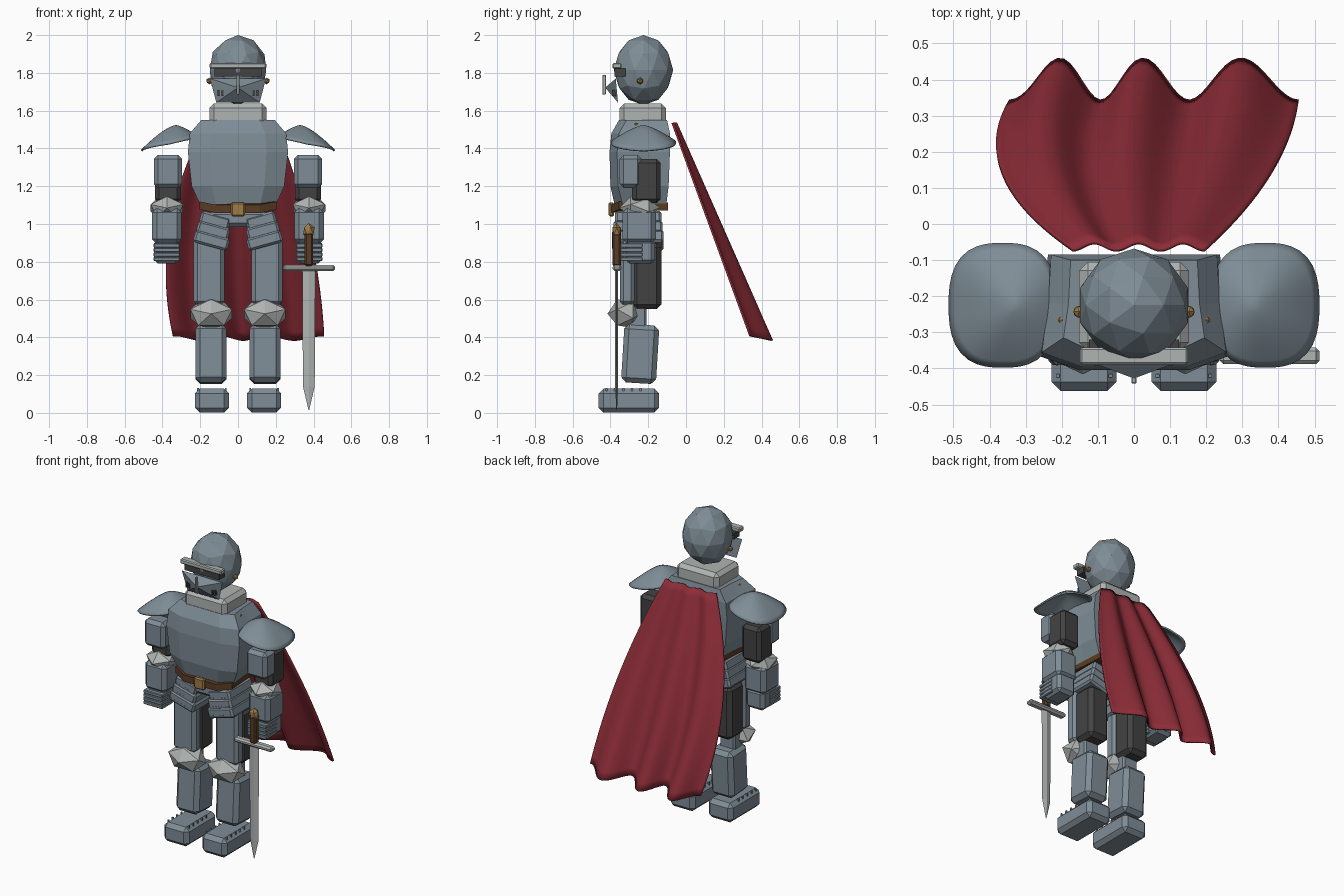
import bpy, bmesh, math
from mathutils import Matrix, Vector

if "Cube" in bpy.data.objects:
    bpy.data.objects.remove(bpy.data.objects["Cube"])


def material(name, rgb):
    m = bpy.data.materials.new(name)
    m.diffuse_color = (*rgb, 1)
    m.use_nodes = True
    m.node_tree.nodes["Principled BSDF"].inputs["Base Color"].default_value = m.diffuse_color
    return m


STEEL = material("steel", (0.21, 0.265, 0.305))
LIGHT = material("light steel", (0.43, 0.46, 0.45))
DARK = material("dark cloth", (0.055, 0.055, 0.056))
RED = material("cape red", (0.26, 0.025, 0.038))
BROWN = material("leather", (0.1, 0.045, 0.018))
GOLD = material("brass", (0.34, 0.2, 0.06))


def finish(bm, name, mat, pair=False, smooth=False):
    """Turn the bmesh into an object, plus a mirrored twin when pair is set."""
    bmesh.ops.recalc_face_normals(bm, faces=bm.faces)
    objs = []
    for side in (("right_", "left_") if pair else ("",)):
        if side == "left_":
            bmesh.ops.scale(bm, vec=(-1, 1, 1), verts=bm.verts)
            bmesh.ops.reverse_faces(bm, faces=bm.faces)
        me = bpy.data.meshes.new(side + name)
        bm.to_mesh(me)
        me.materials.append(mat)
        ob = bpy.data.objects.new(side + name, me)
        bpy.context.collection.objects.link(ob)
        if smooth:
            me.polygons.foreach_set("use_smooth", [True] * len(me.polygons))
        objs.append(ob)
    bm.free()
    return objs


def add_box(bm, lo, hi, bevel=0.0, ry=0.0, rx=0.0):
    lo, hi = Vector(lo), Vector(hi)
    new = bmesh.ops.create_cube(bm, size=1)["verts"]
    bmesh.ops.scale(bm, vec=hi - lo, verts=new)
    rot = Matrix.Rotation(ry, 4, 'Y') @ Matrix.Rotation(rx, 4, 'X')
    bmesh.ops.transform(bm, matrix=Matrix.Translation((lo + hi) / 2) @ rot, verts=new)
    if bevel:
        edges = list({e for v in new for e in v.link_edges})
        bmesh.ops.bevel(bm, geom=edges, offset=bevel, segments=1, affect='EDGES')


def box(name, mat, lo, hi, bevel=0.02, pair=False, **rot):
    bm = bmesh.new()
    add_box(bm, lo, hi, bevel, **rot)
    return finish(bm, name, mat, pair)


def ball(name, mat, c, r, sub=1, pair=False, forward=False):
    """Faceted ball; forward turns one corner to the front with a fan of five faces."""
    bm = bmesh.new()
    bmesh.ops.create_icosphere(bm, subdivisions=sub, radius=1)
    m = Matrix.Translation(c) @ Matrix.Diagonal((*r, 1))
    if forward:
        m = m @ Matrix.Rotation(math.pi / 2, 4, 'X') @ Matrix.Rotation(math.pi / 2, 4, 'Z')
    bmesh.ops.transform(bm, matrix=m, verts=bm.verts)
    return finish(bm, name, mat, pair)


def loft(name, mat, rings):
    """Skin a stack of closed rings and cap both ends."""
    bm = bmesh.new()
    rows = [[bm.verts.new(p) for p in ring] for ring in rings]
    n = len(rows[0])
    for a, b in zip(rows, rows[1:]):
        for i in range(n):
            bm.faces.new((a[i], a[(i + 1) % n], b[(i + 1) % n], b[i]))
    bm.faces.new(rows[0])
    bm.faces.new(rows[-1])
    return finish(bm, name, mat)


def body_ring(z, hx, yf, yb, lift=0.0):
    half = [(hx * 0.57, yf), (hx, yf + 0.04), (hx * 0.93, -0.22), (hx * 0.9, yb)]
    pts = half + [(-x, y) for x, y in reversed(half)]
    return [(x, y, z + lift * abs(x)) for x, y in pts]


# Helmet with brow, eye slit and pointed visor
ball("helmet", STEEL, (0, -0.225, 1.815), (0.157, 0.157, 0.185), sub=2)
box("brow_plate", LIGHT, (-0.15, -0.39, 1.822), (0.15, -0.342, 1.852), 0.006)
box("eye_slit", DARK, (-0.125, -0.378, 1.782), (0.125, -0.32, 1.822), 0)
bm = bmesh.new()
base = [bm.verts.new(p) for p in ((-0.148, -0.372, 1.77), (0.148, -0.372, 1.77),
                                  (0.115, -0.36, 1.643), (-0.115, -0.36, 1.643))]
tip = bm.verts.new((0, -0.428, 1.722))
bm.faces.new(base)
for i in range(4):
    bm.faces.new((base[i], base[(i + 1) % 4], tip))
finish(bm, "visor", STEEL)
box("nose_bar", LIGHT, (-0.007, -0.442, 1.685), (0.007, -0.424, 1.79), 0.003)
bm = bmesh.new()
for x in (0.083, 0.103):
    add_box(bm, (x - 0.005, -0.393, 1.678), (x + 0.005, -0.37, 1.71))
finish(bm, "breath_slit", DARK, pair=True)
ball("helmet_rivet", GOLD, (0.152, -0.243, 1.757), (0.018, 0.018, 0.018), pair=True)
ball("chest_rivet", GOLD, (0.197, -0.266, 1.525), (0.014, 0.014, 0.014), pair=True)

# Collar, breastplate, belt
box("collar", LIGHT, (-0.152, -0.352, 1.52), (0.152, -0.105, 1.637), 0.024)
loft("breastplate", STEEL, [body_ring(*r) for r in (
    (1.07, 0.2, -0.375, -0.105, 0.15), (1.2, 0.245, -0.4, -0.092), (1.38, 0.265, -0.405, -0.085),
    (1.48, 0.255, -0.395, -0.085), (1.55, 0.195, -0.355, -0.1))])
loft("belt", BROWN, [body_ring(z, 0.205, -0.396, -0.095, 0.2) for z in (1.035, 1.078)])
box("buckle", GOLD, (-0.037, -0.41, 1.04), (0.037, -0.38, 1.115), 0.008)
box("pelvis", STEEL, (-0.16, -0.37, 0.985), (0.16, -0.13, 1.07), 0.02)

# Hip plates in three overlapping tilted rows, with rivets
tilt = -0.27
studs = bmesh.new()
for i in range(3):
    cx, cz, hw = 0.122 + 0.009 * i, 1.018 - 0.052 * i, 0.08 + 0.007 * i
    yf = -0.375 - 0.008 * i
    box(f"hip_plate_{i + 1}", STEEL, (cx - hw, yf, cz - 0.034), (cx + hw, -0.13 + 0.006 * i, cz + 0.034),
        0.012, True, ry=tilt)
    for k in range(7):
        d = (k - 3) * hw * 0.26
        px, pz = cx + d, cz - d * math.sin(tilt) - 0.012
        add_box(studs, (px - 0.003, yf - 0.002, pz - 0.002), (px + 0.003, yf + 0.004, pz + 0.002))
finish(studs, "hip_rivets", STEEL, pair=True)

# Legs
box("thigh_plate", STEEL, (0.072, -0.35, 0.57), (0.235, -0.27, 0.93), 0.02, True)
box("thigh_cloth", DARK, (0.078, -0.285, 0.55), (0.228, -0.13, 0.9), 0.025, True)
box("knee_joint", STEEL, (0.095, -0.3, 0.44), (0.205, -0.21, 0.57), 0.01, True)
ball("knee_guard", LIGHT, (0.142, -0.322, 0.525), (0.13, 0.094, 0.085), pair=True, forward=True)
box("shin_guard", STEEL, (0.06, -0.335, 0.157), (0.226, -0.15, 0.467), 0.026, True, rx=-0.06)
box("boot", STEEL, (0.048, -0.462, 0.002), (0.228, -0.143, 0.128), 0.025, True)
bm = bmesh.new()
for x in (0.065, 0.211):
    for k in range(5):
        y = -0.42 + 0.045 * k
        add_box(bm, (x - 0.005, y - 0.005, 0.115), (x + 0.005, y + 0.005, 0.133))
finish(bm, "boot_rivets", STEEL, pair=True)

# Arms and hands
box("upper_arm_plate", STEEL, (0.296, -0.352, 1.19), (0.446, -0.235, 1.366), 0.022, True)
box("upper_arm_cloth", DARK, (0.302, -0.285, 1.11), (0.44, -0.135, 1.345), 0.022, True)
ball("elbow_guard", LIGHT, (0.376, -0.245, 1.085), (0.101, 0.107, 0.068), pair=True, forward=True)
box("forearm", STEEL, (0.298, -0.335, 0.895), (0.455, -0.16, 1.085), 0.025, True)
box("hand", STEEL, (0.312, -0.32, 0.79), (0.444, -0.165, 0.92), 0.02, True)
bm = bmesh.new()
for k in range(4):
    z = 0.803 + 0.024 * k
    add_box(bm, (0.308, -0.347, z), (0.447, -0.23, z + 0.022), 0.004)
finish(bm, "fingers", STEEL, pair=True)

# Shoulder guards: rounded-square domes sloping outward
bm = bmesh.new()
apex = bm.verts.new((0.33, -0.225, 1.519))
prev, SEG, RINGS = None, 40, 9
for j in range(1, RINGS + 1):
    r = j / RINGS
    ring = []
    for i in range(SEG):
        a = math.tau * i / SEG
        c, s = math.cos(a), math.sin(a)
        p = 2 + 0.7 * r
        k = (abs(c) ** p + abs(s) ** p) ** (-1 / p) * r
        rim = 1.425 - 0.037 * c + 0.015 * s * s * max(c, 0)
        ring.append(bm.verts.new((0.33 + 0.033 * r + 0.147 * k * c, -0.225 + 0.17 * k * s,
                                  1.519 + (rim - 1.519) * r ** 1.4)))
    for i in range(SEG):
        n = (i + 1) % SEG
        bm.faces.new((apex, ring[i], ring[n]) if prev is None else (prev[i], ring[i], ring[n], prev[n]))
    prev = ring
domes = finish(bm, "shoulder_guard", STEEL, pair=True, smooth=True)

# Cape: flaring sheet with three uneven folds
bm = bmesh.new()
NU, NT = 48, 24
grid = []
for j in range(NT + 1):
    t = j / NT
    left, right = -0.17 - 0.6 * t + 0.425 * t * t, 0.196 + 0.46 * t - 0.2 * t * t
    row = []
    for i in range(NU + 1):
        u = i / NU
        shift = 0.045 * t * math.sin(math.pi * (u - 0.22) / 0.78) * min(1, u * 6)
        wave = -math.cos(6 * math.pi * (u + shift))
        y = -0.062 + 0.46 * t + wave * (0.01 + 0.048 * t)
        row.append(bm.verts.new((left + (right - left) * u, y, 1.535 - 1.14 * t - 0.012 * wave * t)))
    grid.append(row)
for j in range(NT):
    for i in range(NU):
        bm.faces.new((grid[j][i], grid[j + 1][i], grid[j + 1][i + 1], grid[j][i + 1]))
cape = finish(bm, "cape", RED, smooth=True)
for ob in domes + cape:
    mod = ob.modifiers.new("thickness", 'SOLIDIFY')
    mod.thickness = 0.01
    mod.offset = 0
    bpy.ops.object.select_all(action='DESELECT')
    ob.select_set(True)
    bpy.context.view_layer.objects.active = ob
    bpy.ops.object.shade_smooth_by_angle(angle=math.radians(40))

# Sword held point down
SX, SY = 0.375, -0.367


def blade_ring(z, w, d):
    return [(SX + w, SY, z), (SX, SY + d, z), (SX - w, SY, z), (SX, SY - d, z)]


loft("sword_blade", LIGHT, [blade_ring(*r) for r in (
    (0.77, 0.035, 0.008), (0.14, 0.031, 0.008), (0.015, 0.002, 0.002))])
box("sword_guard", LIGHT, (0.238, -0.388, 0.752), (0.514, -0.342, 0.783), 0.01)
box("sword_grip", BROWN, (SX - 0.023, SY - 0.023, 0.775), (SX + 0.023, SY + 0.023, 0.955), 0.01)
ball("sword_pommel", GOLD, (SX, SY, 0.963), (0.034, 0.026, 0.042))
